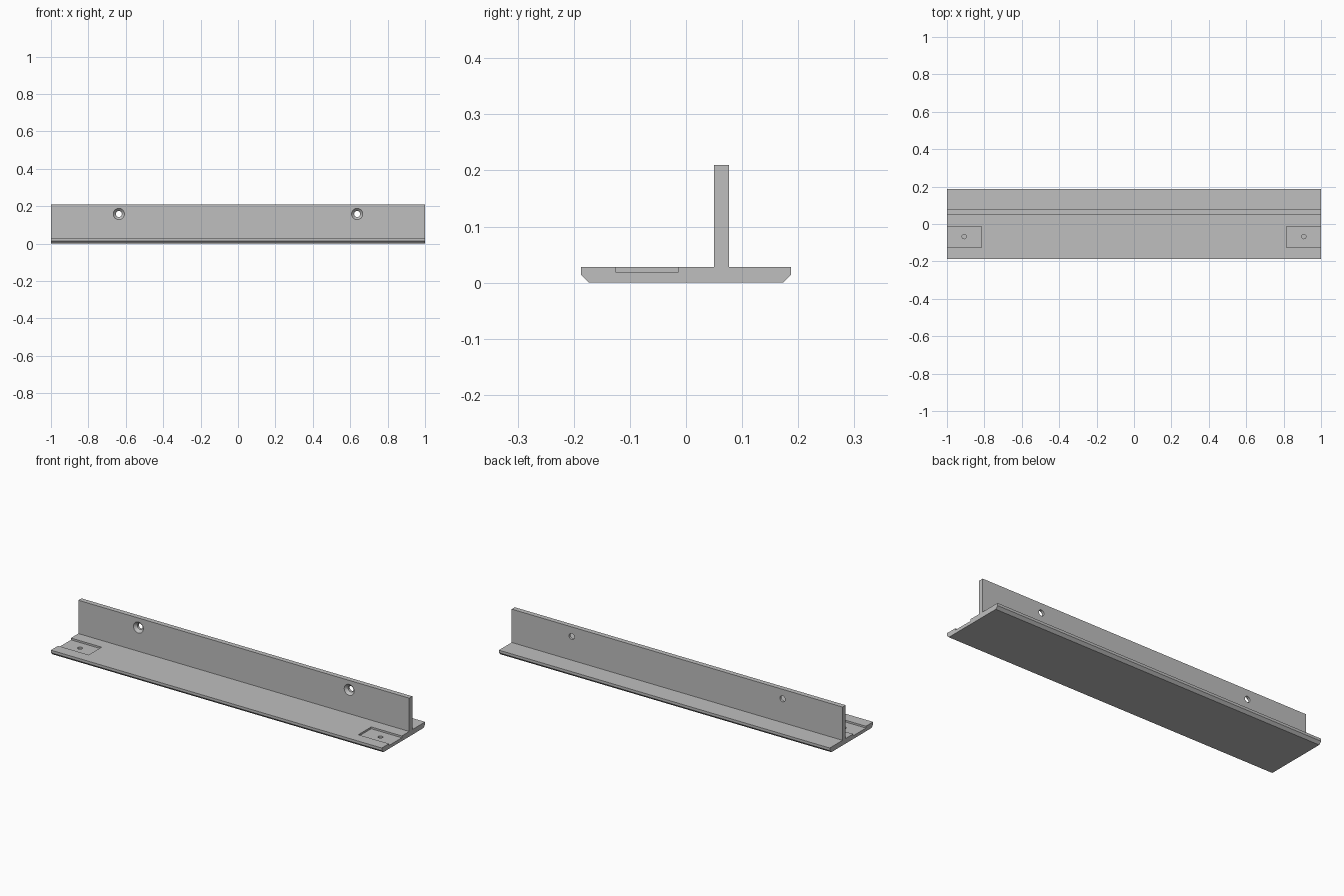
import bpy, bmesh, math
from mathutils import Matrix

if "Cube" in bpy.data.objects:
    bpy.data.objects.remove(bpy.data.objects["Cube"])

grey = bpy.data.materials.new("plain grey")
grey.use_nodes = True
colour = (0.52, 0.52, 0.52, 1)
grey.diffuse_color = colour
grey.node_tree.nodes["Principled BSDF"].inputs["Base Color"].default_value = colour

TOP = 0.028            # upper face of the flange
WEB = (0.05, 0.077)    # front and back of the upright


def make_object(name, bm):
    bmesh.ops.recalc_face_normals(bm, faces=bm.faces)
    mesh = bpy.data.meshes.new(name)
    bm.to_mesh(mesh)
    bm.free()
    mesh.materials.append(grey)
    obj = bpy.data.objects.new(name, mesh)
    bpy.context.collection.objects.link(obj)
    return obj


def cut(target, bm):
    """Subtract a solid from the target and discard the cutter."""
    cutter = make_object("cutter", bm)
    cutter.hide_render = True
    mod = target.modifiers.new("cut", 'BOOLEAN')
    mod.operation, mod.solver, mod.object = 'DIFFERENCE', 'EXACT', cutter
    bpy.context.view_layer.objects.active = target
    bpy.ops.object.modifier_apply(modifier=mod.name)
    bpy.data.objects.remove(cutter)


def box(low, high):
    bm = bmesh.new()
    bmesh.ops.create_cube(bm, size=1)
    for v in bm.verts:
        v.co = [h if c > 0 else l for c, l, h in zip(v.co, low, high)]
    return bm


def cone(r1, r2, depth, matrix):
    bm = bmesh.new()
    bmesh.ops.create_cone(bm, cap_ends=True, segments=32, radius1=r1,
                          radius2=r2, depth=depth, matrix=matrix)
    return bm


# T-shaped rail: chamfered flange with an upright web, extruded along x
profile = [(-0.173, 0), (0.173, 0), (0.187, 0.014), (0.187, TOP),
           (WEB[1], TOP), (WEB[1], 0.21), (WEB[0], 0.21), (WEB[0], TOP),
           (-0.187, TOP), (-0.187, 0.014)]
bm = bmesh.new()
face = bm.faces.new([bm.verts.new((-1, y, z)) for y, z in profile])
swept = bmesh.ops.extrude_face_region(bm, geom=[face], use_keep_orig=True)
bmesh.ops.translate(bm, vec=(2, 0, 0),
                    verts=[g for g in swept["geom"] if isinstance(g, bmesh.types.BMVert)])
rail = make_object("t_rail", bm)

for side in (-1, 1):
    # Shallow end pocket, open at the end of the flange
    x = sorted((side * 0.815, side * 1.1))
    cut(rail, box((x[0], -0.125, 0.018), (x[1], -0.014, 0.06)))
    # Blind pilot hole in the pocket floor
    cut(rail, cone(0.012, 0.012, 0.04, Matrix.Translation((side * 0.908, -0.067, 0.026))))
    # Screw hole through the web, countersunk from the front
    turn = Matrix.Rotation(-math.pi / 2, 4, 'X')   # cone axis towards +y
    cut(rail, cone(0.016, 0.016, 0.1,
                   Matrix.Translation((side * 0.637, 0.0635, 0.158)) @ turn))
    # Slope of one to one, starting slightly ahead of the web
    cut(rail, cone(0.034, 0.014, 0.02,
                   Matrix.Translation((side * 0.637, WEB[0] + 0.006, 0.158)) @ turn))

# Flat faces stay crisp, hole walls are smooth
bpy.ops.object.select_all(action='DESELECT')
rail.select_set(True)
bpy.context.view_layer.objects.active = rail
bpy.ops.object.shade_smooth_by_angle(angle=math.radians(30))
